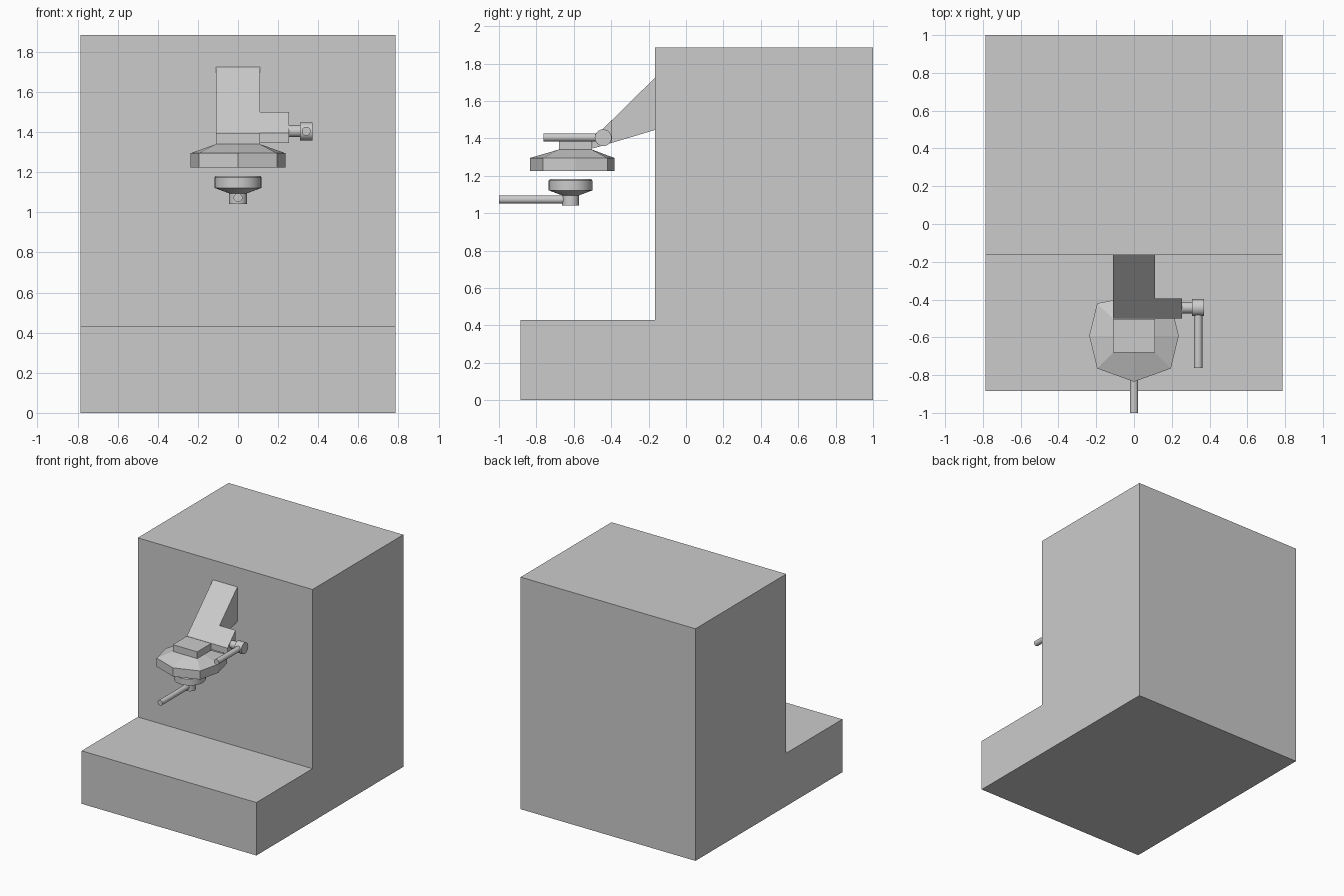
import bpy, bmesh, math
from mathutils import Vector

if "Cube" in bpy.data.objects:
    bpy.data.objects.remove(bpy.data.objects["Cube"])


def make(name, verts, faces, smooth=False):
    mesh = bpy.data.meshes.new(name)
    bm = bmesh.new()
    vs = [bm.verts.new(v) for v in verts]
    for f in faces:
        bm.faces.new([vs[i] for i in f])
    bmesh.ops.recalc_face_normals(bm, faces=bm.faces)
    bm.to_mesh(mesh)
    bm.free()
    ob = bpy.data.objects.new(name, mesh)
    bpy.context.collection.objects.link(ob)
    if smooth:
        bpy.ops.object.select_all(action='DESELECT')
        bpy.context.view_layer.objects.active = ob
        ob.select_set(True)
        bpy.ops.object.shade_smooth_by_angle(angle=math.radians(30))
    return ob


def loft(name, rings, smooth=False):
    """Skin equal-length closed rings and cap both ends."""
    n = len(rings[0])
    faces = [range(n), range((len(rings) - 1) * n, len(rings) * n)]
    for r in range(len(rings) - 1):
        for i in range(n):
            j = (i + 1) % n
            faces.append((r * n + i, r * n + j, (r + 1) * n + j, (r + 1) * n + i))
    return make(name, [v for ring in rings for v in ring], faces, smooth)


def extrude_x(name, profile, x0, x1):
    return loft(name, [[(x, y, z) for y, z in profile] for x in (x0, x1)])


def turned(name, origin, axis, profile, n=32):
    """Round part from (distance along axis, radius) pairs."""
    q = Vector(axis).to_track_quat('Z', 'Y')
    rings = [[Vector(origin) + q @ Vector((r * math.cos(2 * math.pi * i / n),
                                           r * math.sin(2 * math.pi * i / n), d))
              for i in range(n)] for d, r in profile]
    return loft(name, rings, True)


# Body: L-shaped cabinet
extrude_x("body", [(-0.885, 0), (1, 0), (1, 1.885), (-0.165, 1.885),
                   (-0.165, 0.43), (-0.885, 0.43)], -0.785, 0.785)

# Sloping arm with side block for the lever
extrude_x("arm", [(-0.165, 1.445), (-0.165, 1.725), (-0.50, 1.395), (-0.50, 1.345)],
          -0.11, 0.11)
extrude_x("side_block", [(-0.395, 1.377), (-0.395, 1.50), (-0.50, 1.395), (-0.50, 1.345)],
          0.11, 0.255)

# Brew head: uneven octagon tapering to a square neck
octagon = [(0.237, -0.592), (0.195, -0.42), (0, -0.382), (-0.195, -0.42),
           (-0.237, -0.592), (-0.195, -0.765), (0, -0.835), (0.195, -0.765)]
square = [(0.11, -0.592), (0.11, -0.503), (0, -0.503), (-0.11, -0.503),
          (-0.11, -0.592), (-0.11, -0.68), (0, -0.68), (0.11, -0.68)]
loft("brew_head", [[(x, y, z) for x, y in pts] for pts, z in
                   ((octagon, 1.225), (octagon, 1.295), (square, 1.34), (square, 1.395))])

# Side lever
turned("lever_shaft", (0.25, -0.443, 1.405), (1, 0, 0), [(0, 0.03), (0.065, 0.03)])
turned("lever_hub", (0.308, -0.443, 1.403), (1, 0, 0), [(0, 0.045), (0.063, 0.045)])
turned("lever_rod", (0.34, -0.44, 1.405), (0, -1, 0), [(0, 0.022), (0.323, 0.022)])

# Filter cup, spout and handle
turned("filter_cup", (0, -0.617, 1.042), (0, 0, 1),
       [(0, 0.045), (0.053, 0.045), (0.08, 0.117), (0.132, 0.117), (0.14, 0.11)])
turned("filter_handle", (0, -0.63, 1.073), (0, -1, 0), [(0, 0.022), (0.37, 0.022)])
